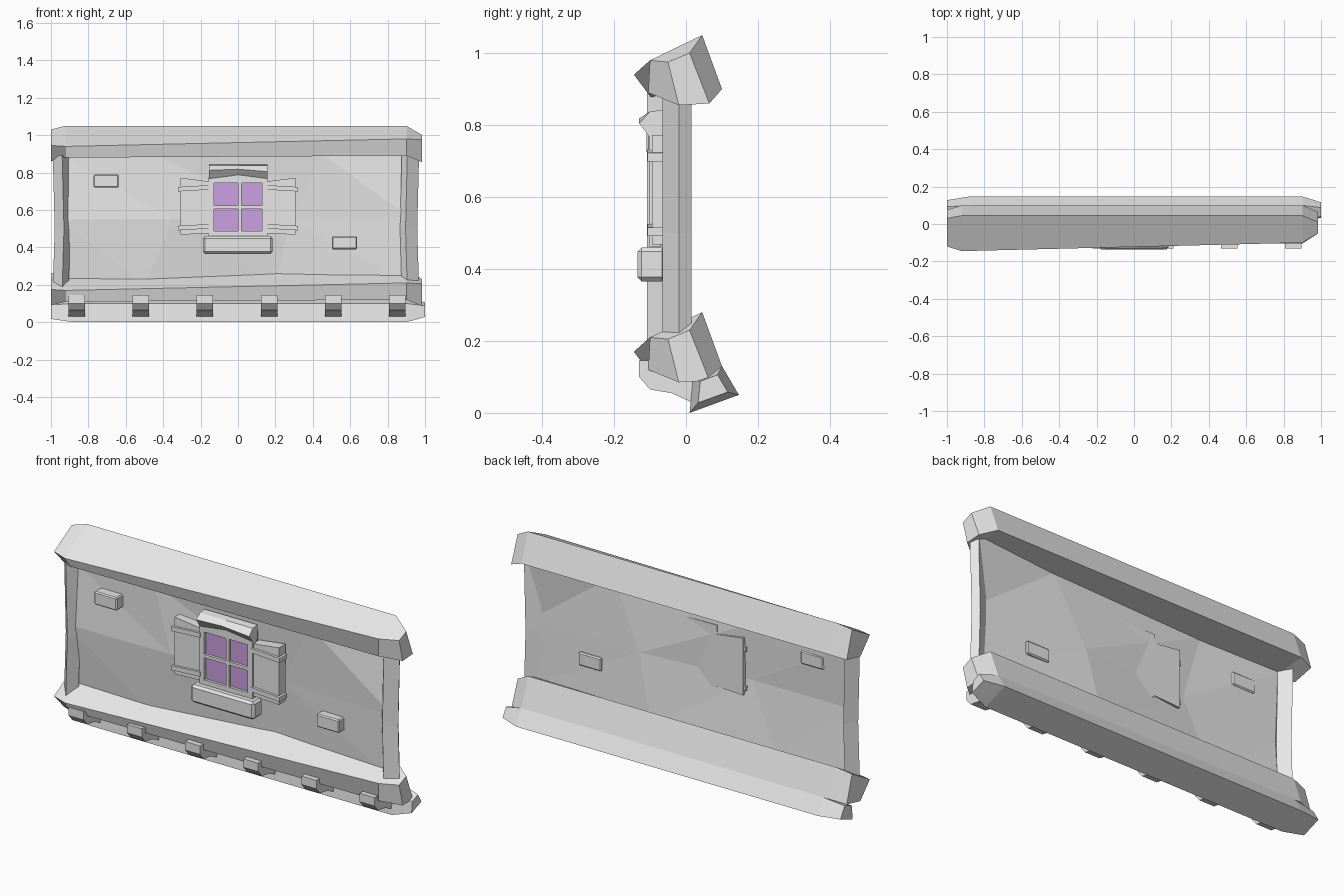
import bpy, bmesh

if "Cube" in bpy.data.objects:
    bpy.data.objects.remove(bpy.data.objects["Cube"], do_unlink=True)


def material(name, rgb):
    mat = bpy.data.materials.new(name)
    mat.use_nodes = True
    mat.diffuse_color = (*rgb, 1)
    mat.node_tree.nodes["Principled BSDF"].inputs["Base Color"].default_value = (*rgb, 1)
    return mat


STONE = material("light grey", (0.8, 0.8, 0.8))
GLASS = material("purple glass", (0.6, 0.35, 0.75))


def finish(name, bm, mat=STONE):
    bmesh.ops.recalc_face_normals(bm, faces=bm.faces)
    mesh = bpy.data.meshes.new(name)
    bm.to_mesh(mesh)
    bm.free()
    mesh.materials.append(mat)
    obj = bpy.data.objects.new(name, mesh)
    bpy.context.collection.objects.link(obj)
    return obj


def loft(name, sections, mat=STONE):
    """Skin a row of matching closed sections and cap both ends."""
    bm = bmesh.new()
    rings = [[bm.verts.new(p) for p in s] for s in sections]
    n = len(rings[0])
    for a, b in zip(rings, rings[1:]):
        for i in range(n):
            j = (i + 1) % n
            bm.faces.new((a[i], a[j], b[j], b[i]))
    bm.faces.new(rings[0])
    bm.faces.new(rings[-1])
    return finish(name, bm, mat)


def box(name, x, y, z, mat=STONE, bevel=0.0):
    corners = [(x[0], z[0]), (x[1], z[0]), (x[1], z[1]), (x[0], z[1])]
    obj = loft(name, [[(u, d, v) for u, v in corners] for d in y], mat)
    if bevel:
        mod = obj.modifiers.new("chamfer", "BEVEL")
        mod.width, mod.segments = bevel, 1
    return obj


def at_x(x, profile, dz=0.0):
    return [(x, y, z + dz) for y, z in profile]


def shrink(profile, k):
    cy = sum(p[0] for p in profile) / len(profile)
    cz = sum(p[1] for p in profile) / len(profile)
    return [(cy + (y - cy) * k, cz + (z - cz) * k) for y, z in profile]


# Two twisted four-sided beams whose chamfered ends droop
back = [(0.045, 1.05), (0.1, 0.9)]
left_cap = [(0.03, 1.03), (0.075, 0.885), (-0.04, 0.86), (-0.12, 0.945)]
left_end = back + [(-0.1, 0.88), (-0.145, 0.94)]
right_end = back + [(-0.105, 0.89), (-0.1, 0.98)]
right_cap = [(0.01, 1.0), (0.065, 0.86), (-0.02, 0.855), (-0.05, 0.975)]
for name, dz in (("top_beam", 0), ("bottom_beam", -0.77)):
    loft(name, [at_x(-1, left_cap, dz), at_x(-0.92, left_end, dz),
                at_x(0.9, right_end, dz), at_x(0.985, right_cap, dz)])

# Base board under the bottom beam
board = [(0.01, 0), (0.147, 0.05), (0.1, 0.13), (0.02, 0.1)]
loft("base_board", [at_x(-1, shrink(board, 0.75)), at_x(-0.88, board),
                    at_x(0.9, board), at_x(1.0, shrink(board, 0.6))])

# Row of brackets
bracket = [(-0.13, 0.145), (-0.13, 0.1), (-0.1, 0.065),
           (-0.04, 0.055), (0.015, 0.03), (0.03, 0.11), (0.0, 0.145)]
for i in range(6):
    x = -0.863 + 0.343 * i
    loft(f"bracket_{i + 1}", [at_x(x - 0.044, bracket), at_x(x + 0.044, bracket)])

# End posts, square in section and turned on their corners
posts = {
    "left_side_post": [(0.905, -0.065), (0.968, -0.02), (0.945, 0.015), (0.875, -0.025)],
    "right_side_post": [(-0.94, -0.108), (-0.905, -0.05), (-0.945, 0.012), (-0.99, -0.05)],
}
for name, plan in posts.items():
    loft(name, [[(x * k, y, z) for x, y in plan]
                for z, k in ((0.18, 1.0), (0.5, 0.99), (0.89, 1.0))])

# Thin warped wall sheet: height, then x and depth along each row
rows = [
    (0.2, [(-0.95, -0.03), (-0.5, -0.038), (0.2, 0.014), (0.93, -0.016)]),
    (0.55, [(-0.95, -0.07), (-0.35, -0.066), (0.28, -0.011), (0.93, -0.028)]),
    (0.9, [(-0.95, -0.05), (-0.45, -0.062), (0.45, -0.035), (0.93, 0.01)]),
]
bm = bmesh.new()
grid = [[bm.verts.new((x, y, z)) for x, y in row] for z, row in rows]
for low, high in zip(grid, grid[1:]):
    for i in range(len(low) - 1):
        bm.faces.new((low[i], low[i + 1], high[i]))
        bm.faces.new((low[i + 1], high[i + 1], high[i]))
finish("wall", bm)

# Loose bricks showing on both sides of the wall
for name, x, y, z in (("upper_brick", -0.705, -0.08, 0.755), ("lower_brick", 0.57, -0.03, 0.425)):
    box(name, (x - 0.067, x + 0.067), (y - 0.03, y + 0.028), (z - 0.035, z + 0.035), bevel=0.006)

# Window: backing, surrounding bars, cross bars and panes
REAR = -0.039
box("window_backing", (-0.155, 0.145), (-0.08, REAR), (0.465, 0.8))
F = (-0.102, -0.07)
for side in (-1, 1):
    box("window_side_bar", sorted((side * 0.128, side * 0.157)), F, (0.462, 0.775))
box("window_top_bar", (-0.13, 0.13), F, (0.743, 0.79))
box("window_bottom_bar", (-0.13, 0.13), F, (0.462, 0.488))
box("window_upright", (0.0, 0.018), F, (0.488, 0.745))
box("window_crossbar", (-0.13, 0.13), F, (0.606, 0.623))
for x in ((-0.128, 0.0), (0.018, 0.128)):
    for z in ((0.488, 0.606), (0.623, 0.743)):
        box("window_pane", x, (-0.088, -0.079), z, GLASS)

# Lintel with a peaked, undercut front
lintel = []
for x, low, tip in ((-0.155, 0.765, 0.812), (0.0, 0.785, 0.818), (0.157, 0.765, 0.805)):
    lintel.append([(x, -0.06, low), (x, -0.1, low), (x, -0.13, tip),
                   (x, -0.1, 0.838), (x, -0.06, 0.842)])
loft("lintel", lintel)

# Sill
box("sill", (-0.188, 0.185), (-0.135, -0.055), (0.365, 0.46), bevel=0.012)

# Shutters, taller on their outer edge, with two slanted battens each
for name, side in (("right_shutter", -1), ("left_shutter", 1)):
    panel = [(0.15, 0.475, 0.752), (0.308, 0.468, 0.772)]
    loft(name, [[(side * x, -0.094, lo), (side * x, REAR, lo),
                 (side * x, REAR, hi), (side * x, -0.094, hi)] for x, lo, hi in panel])
    for z in (0.507, 0.715):
        ends = [(0.15, z + 0.006), (0.32, z - 0.004)]
        loft(name + "_batten", [[(side * x, -0.107, h - 0.012), (side * x, -0.045, h - 0.012),
                                 (side * x, -0.045, h + 0.012), (side * x, -0.107, h + 0.012)]
                                for x, h in ends])
